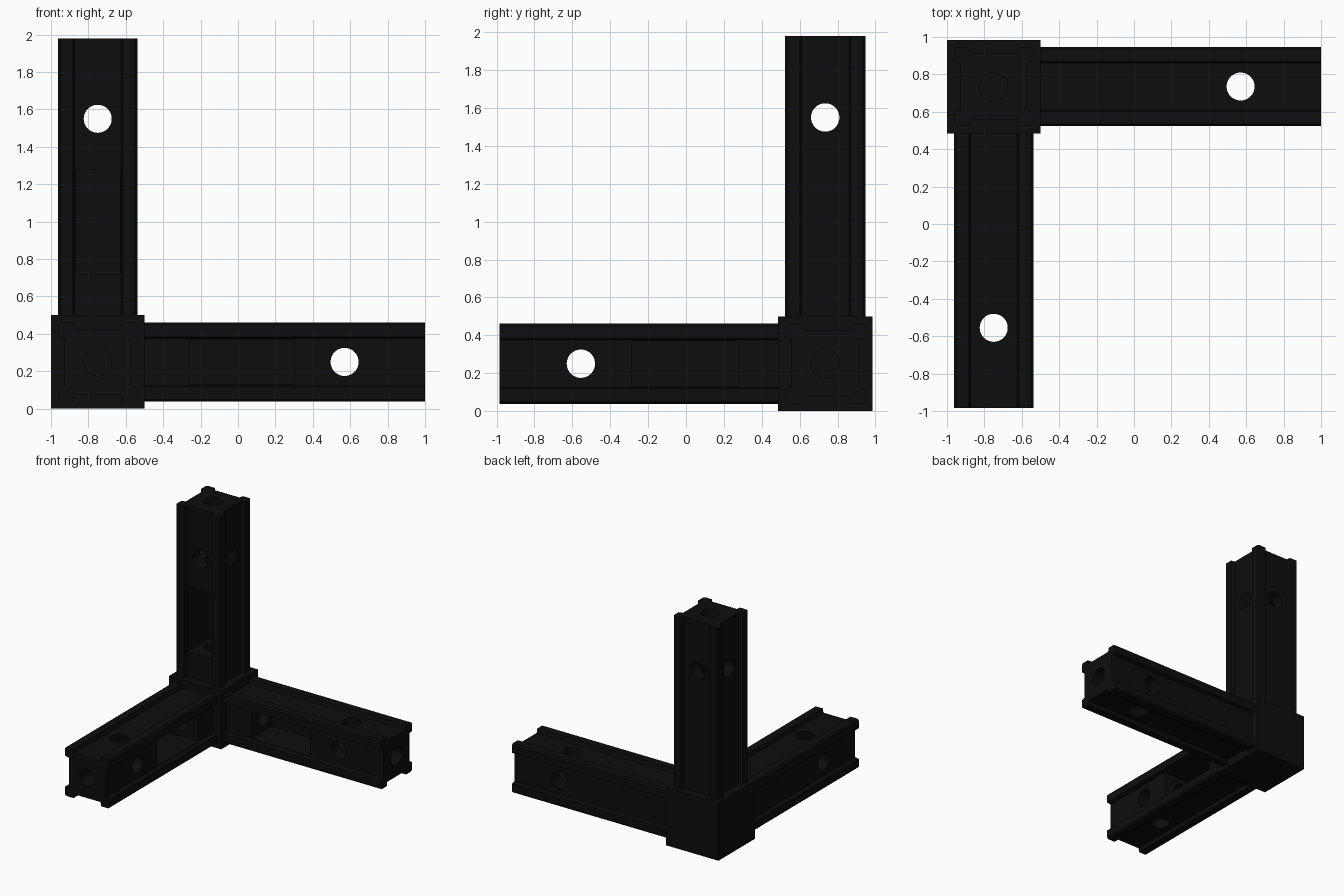
import bpy, bmesh, math
from mathutils import Matrix, Vector

if "Cube" in bpy.data.objects:
    bpy.data.objects.remove(bpy.data.objects["Cube"])

black = bpy.data.materials.new("matte black")
black.diffuse_color = (0.004, 0.004, 0.004, 1)
black.use_nodes = True
black.node_tree.nodes["Principled BSDF"].inputs["Base Color"].default_value = black.diffuse_color

HUB = Vector((-0.75, 0.735, 0.25))   # centre of the corner block
HALF = 0.212                         # half width of an arm
GROOVE, DEPTH = 0.125, 0.035         # groove half width and depth
BORE = 0.075


def new_object(name, bm):
    bmesh.ops.recalc_face_normals(bm, faces=bm.faces)
    mesh = bpy.data.meshes.new(name)
    bm.to_mesh(mesh)
    bm.free()
    mesh.materials.append(black)
    ob = bpy.data.objects.new(name, mesh)
    bpy.context.collection.objects.link(ob)
    return ob


def box(name, lo, hi):
    bm = bmesh.new()
    size, mid = Vector(hi) - Vector(lo), (Vector(hi) + Vector(lo)) / 2
    bmesh.ops.create_cube(bm, size=1, matrix=Matrix.Translation(mid) @ Matrix.Diagonal((*size, 1)))
    return new_object(name, bm)


def rod(name, centre, axis, length):
    bm = bmesh.new()
    turn = Vector((0, 0, 1)).rotation_difference(Vector(axis)).to_matrix().to_4x4()
    bmesh.ops.create_cone(bm, cap_ends=True, segments=40, radius1=BORE, radius2=BORE,
                          depth=length, matrix=Matrix.Translation(centre) @ turn)
    return new_object(name, bm)


def grooved_bar(name, start, end):
    # one side of the section, repeated by quarter turns
    side = [(HALF, -HALF + 0.012), (HALF, -GROOVE - 0.008), (HALF - DEPTH, -GROOVE),
            (HALF - DEPTH, GROOVE), (HALF, GROOVE + 0.008), (HALF, HALF - 0.012)]
    bm = bmesh.new()
    ring = []
    for k in range(4):
        turn = Matrix.Rotation(k * math.pi / 2, 2)
        for p in side:
            q = turn @ Vector(p)
            ring.append(bm.verts.new((start, q.x, q.y)))
    face = bm.faces.new(ring)
    out = bmesh.ops.extrude_face_region(bm, geom=[face])
    moved = [v for v in out["geom"] if isinstance(v, bmesh.types.BMVert)]
    bmesh.ops.translate(bm, verts=moved, vec=(end - start, 0, 0))
    return new_object(name, bm)


def cut(ob, cutters):
    for c in cutters:
        c.hide_render = True
        m = ob.modifiers.new("cut", 'BOOLEAN')
        m.operation, m.solver, m.object = 'DIFFERENCE', 'EXACT', c
    bpy.context.view_layer.update()
    graph = bpy.context.evaluated_depsgraph_get()
    mesh = bpy.data.meshes.new_from_object(ob.evaluated_get(graph))
    ob.modifiers.clear()
    ob.data = mesh
    for c in cutters:
        bpy.data.objects.remove(c)


def arm(name, end, x_axis, y_axis):
    # built along +x with its pocket facing -y, then turned into place
    ob = grooved_bar(name, 0.24, end)
    hole = end - 0.43
    cut(ob, [
        box("pocket_cutter", (end - 1.26, -0.4, -GROOVE + 0.005), (end - 0.7, 0.1, GROOVE - 0.005)),
        rod("axial_cutter", (end / 2 + 0.2, 0, 0), (1, 0, 0), end + 0.2),
        rod("cross_cutter_a", (hole, 0, 0), (0, 1, 0), 1),
        rod("cross_cutter_b", (hole, 0, 0), (0, 0, 1), 1),
    ])
    x, y = Vector(x_axis), Vector(y_axis)
    turn = Matrix((x, y, x.cross(y))).transposed().to_4x4()
    ob.data.transform(Matrix.Translation(HUB) @ turn)
    bpy.ops.object.select_all(action='DESELECT')
    ob.select_set(True)
    bpy.context.view_layer.objects.active = ob
    bpy.ops.object.shade_smooth_by_angle(angle=math.radians(25))


# corner block
box("corner_block", HUB - Vector((0.25,) * 3), HUB + Vector((0.25,) * 3))

# three arms
arm("side_arm", 1.75, (1, 0, 0), (0, 1, 0))
arm("front_arm", 1.72, (0, -1, 0), (-1, 0, 0))
arm("upright_arm", 1.73, (0, 0, 1), (0, 1, 0))
